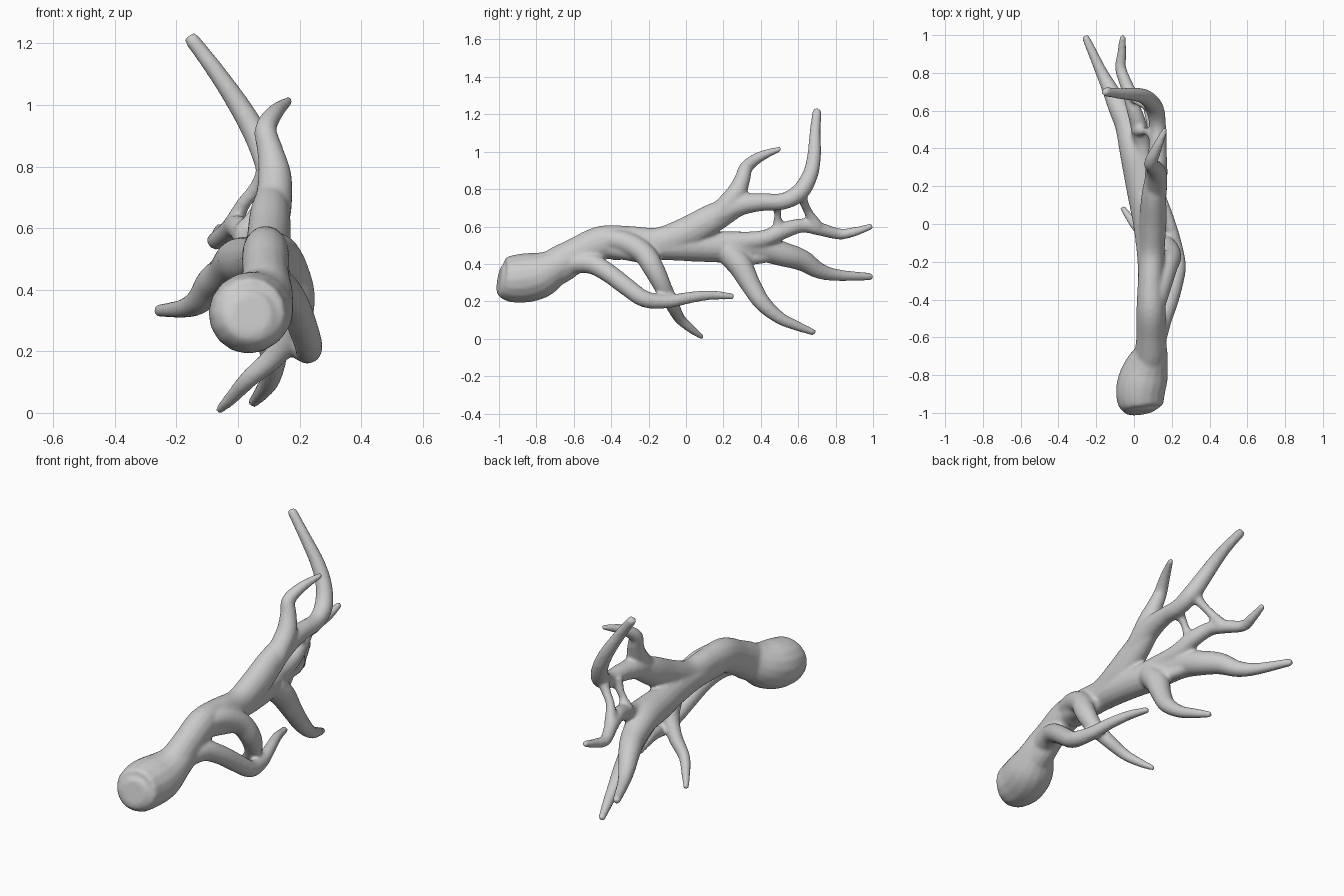
import bpy, bmesh, math
from mathutils import Vector

bm = bmesh.new()

def catmull(a, b, c, d, t):
    return 0.5 * (2*b + (c-a)*t + (2*a-5*b+4*c-d)*t*t + (3*b-a-3*c+d)*t**3)

def limb(points, width=1.0, sides=16, steps=6):
    """Closed tube along a smooth path; each point is (x, y, z, radius)."""
    p = [Vector(q) for q in points]
    p = [2*p[0] - p[1]] + p + [2*p[-1] - p[-2]]
    path = [catmull(*p[i:i+4], s/steps) for i in range(len(p)-3) for s in range(steps)]
    path.append(p[-2])
    # short rounded tip
    end, direction = path[-1], (path[-1] - path[-2]).to_3d().normalized()
    tip = end.to_3d() + direction * end[3] * 0.6
    path.append(Vector((*tip, end[3] * 0.7)))
    rings, side = [], Vector((1, 0, 0))
    for i, q in enumerate(path):
        a, b = path[max(i-1, 0)], path[min(i+1, len(path)-1)]
        t = (b - a).to_3d().normalized()
        side = (side - t * side.dot(t)).normalized()
        up = t.cross(side)
        rings.append([bm.verts.new(q.to_3d() + q[3] * (side*math.cos(k)*width + up*math.sin(k)))
                      for k in (2*math.pi*j/sides for j in range(sides))])
    for r0, r1 in zip(rings, rings[1:]):
        for j in range(sides):
            n = (j+1) % sides
            bm.faces.new((r0[j], r0[n], r1[n], r1[j]))
    bm.faces.new(rings[0][::-1])
    bm.faces.new(rings[-1])

# butt end
limb([(.045, -.998, .325, .065), (.04, -.965, .32, .115), (.035, -.88, .323, .131),
      (.06, -.78, .342, .124), (.09, -.68, .395, .09), (.09, -.6, .44, .07)])
# trunk
limb([(.085, -.72, .37, .1), (.09, -.66, .405, .1), (.09, -.58, .452, .092),
      (.09, -.45, .512, .092), (.09, -.3, .52, .083), (.095, -.15, .515, .08),
      (.1, 0, .565, .085), (.105, .15, .648, .078), (.115, .27, .71, .06)], width=.84)
# upper limb
limb([(.11, .12, .63, .06), (.118, .27, .71, .06),
      (.125, .4, .73, .048), (.125, .52, .735, .045), (.11, .61, .785, .048),
      (.07, .665, .88, .042), (.015, .685, .98, .037), (-.065, .69, 1.1, .03),
      (-.15, .7, 1.213, .025)])
# lower trunk and lower limb
limb([(.09, -.4, .49, .07), (.09, -.2, .495, .072), (.075, 0, .495, .08),
      (.04, .2, .49, .083), (0, .38, .49, .076), (-.035, .52, .452, .066),
      (-.08, .62, .42, .058), (-.125, .71, .365, .044), (-.175, .81, .34, .032),
      (-.255, .985, .332, .021)])
# middle limb
limb([(.05, .2, .51, .065), (.045, .4, .53, .048), (.025, .52, .578, .045),
      (-.005, .62, .605, .038), (-.03, .71, .588, .036), (-.07, .82, .56, .03),
      (-.065, .9, .572, .025), (-.06, .988, .6, .017)])
# two thin bridges between upper and middle limbs
limb([(.1, .48, .73, .036), (.07, .49, .68, .022), (.05, .49, .64, .022), (.025, .5, .59, .04)])
limb([(.1, .61, .79, .038), (.06, .63, .73, .025), (.015, .655, .675, .024), (-.02, .7, .6, .035)])
# upper tine
limb([(.115, .17, .66, .06), (.12, .26, .765, .055), (.105, .3, .85, .043),
      (.09, .325, .92, .036), (.12, .4, .975, .028), (.165, .5, 1.014, .015)])
# rear downward branch with the web at its root
limb([(.06, .22, .47, .07), (.08, .29, .39, .066), (.1, .345, .29, .054),
      (.115, .41, .19, .045), (.105, .5, .112, .034), (.08, .59, .07, .027),
      (.05, .682, .034, .018)])
limb([(.075, .26, .44, .05), (.04, .36, .43, .035), (0, .45, .45, .04)])
# forward right branch
limb([(.1, -.66, .4, .06), (.14, -.52, .405, .056), (.18, -.42, .355, .051),
      (.21, -.32, .28, .049), (.23, -.22, .212, .045), (.215, -.1, .2, .037),
      (.185, .02, .22, .031), (.15, .13, .233, .026), (.12, .247, .226, .018)])
# second right branch, sweeping down and crossing under the trunk
limb([(.1, -.48, .53, .05), (.135, -.34, .52, .06), (.17, -.23, .46, .06),
      (.195, -.17, .37, .056), (.18, -.12, .27, .047), (.12, -.075, .185, .038),
      (.035, -.035, .11, .03), (-.02, .03, .05, .023), (-.06, .085, .01, .015)])
# web between that branch and the trunk
limb([(.1, -.42, .49, .055), (.135, -.27, .465, .055), (.145, -.17, .43, .045)])

mesh = bpy.data.meshes.new("branch")
bmesh.ops.recalc_face_normals(bm, faces=bm.faces)
bm.to_mesh(mesh)
bm.free()
branch = bpy.data.objects.new("branch", mesh)
bpy.context.collection.objects.link(branch)

# fuse the limbs and soften the forks
fuse = branch.modifiers.new("fuse", 'REMESH')
fuse.mode = 'VOXEL'
fuse.voxel_size = 0.009
fuse.use_smooth_shade = True
soften = branch.modifiers.new("soften", 'SMOOTH')
soften.factor = 0.5
soften.iterations = 8
